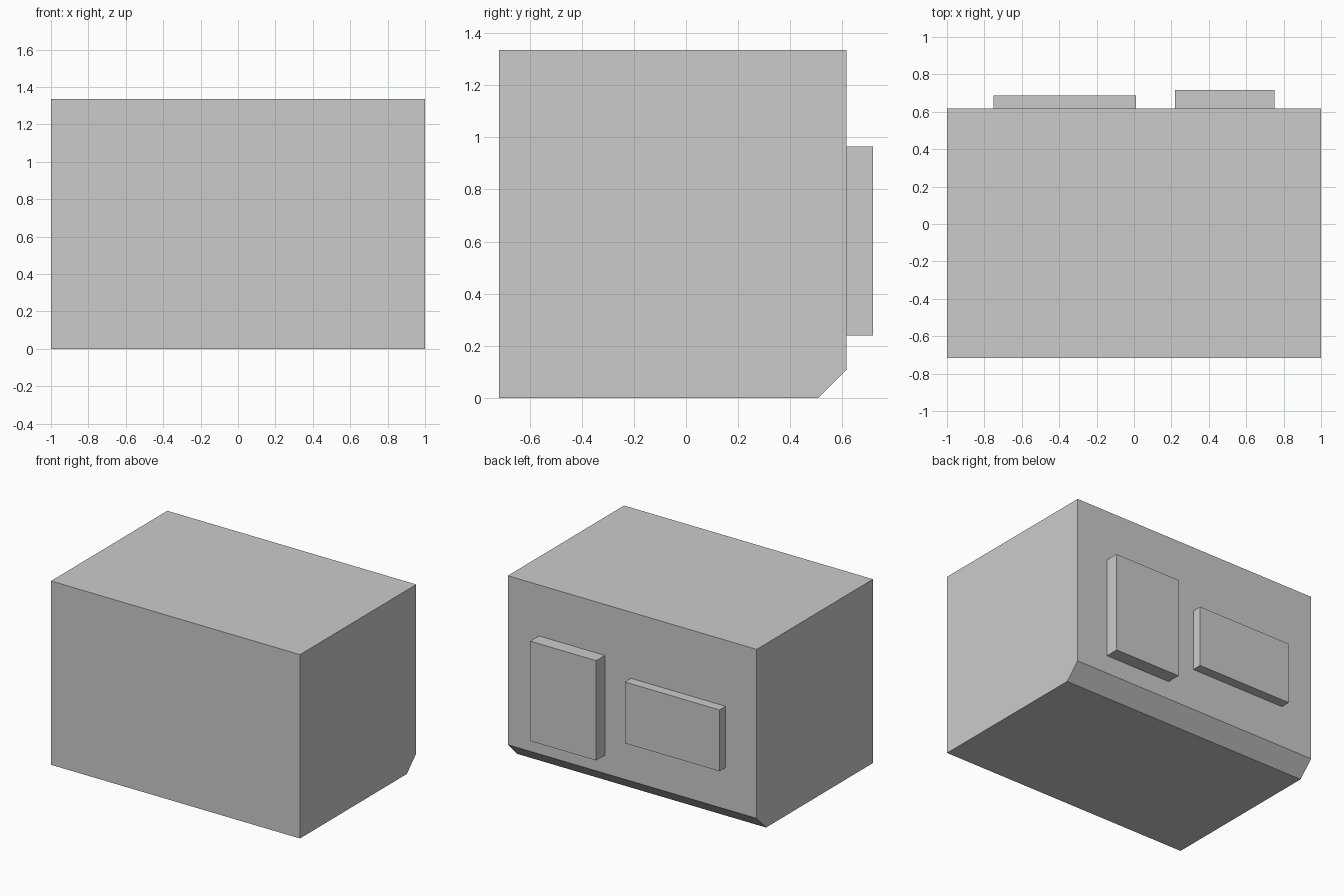
import bpy

# Remove the default cube
cube = bpy.data.objects.get("Cube")
if cube:
    bpy.data.objects.remove(cube, do_unlink=True)

# Single flat colour
grey = bpy.data.materials.new("light_grey")
grey.use_nodes = True
colour = (0.6, 0.6, 0.6, 1.0)
grey.diffuse_color = colour
grey.node_tree.nodes["Principled BSDF"].inputs["Base Color"].default_value = colour


def extrude_profile(name, profile, x_min, x_max):
    """Extrude a (y, z) outline along x into a closed solid."""
    n = len(profile)
    verts = [(x, y, z) for x in (x_min, x_max) for y, z in profile]
    faces = [tuple(reversed(range(n))), tuple(range(n, 2 * n))]
    faces += [(i, (i + 1) % n, n + (i + 1) % n, n + i) for i in range(n)]
    mesh = bpy.data.meshes.new(name)
    mesh.from_pydata(verts, [], faces)
    mesh.materials.append(grey)
    obj = bpy.data.objects.new(name, mesh)
    bpy.context.collection.objects.link(obj)
    return obj


FRONT, BACK, TOP, CHAMFER = -0.717, 0.617, 1.335, 0.108

# Main body with a chamfered lower back edge
extrude_profile("body", [
    (FRONT, 0), (BACK - CHAMFER, 0), (BACK, CHAMFER), (BACK, TOP), (FRONT, TOP),
], -1, 1)


def back_panel(name, x_min, x_max, z_min, z_max, depth):
    """Raised rectangular panel on the back wall."""
    y = BACK + depth
    extrude_profile(name, [
        (BACK, z_min), (y, z_min), (y, z_max), (BACK, z_max),
    ], x_min, x_max)


# Raised panels on the back
back_panel("tall_back_panel", 0.22, 0.75, 0.24, 0.965, 0.1)
back_panel("wide_back_panel", -0.75, 0.01, 0.41, 0.855, 0.07)
